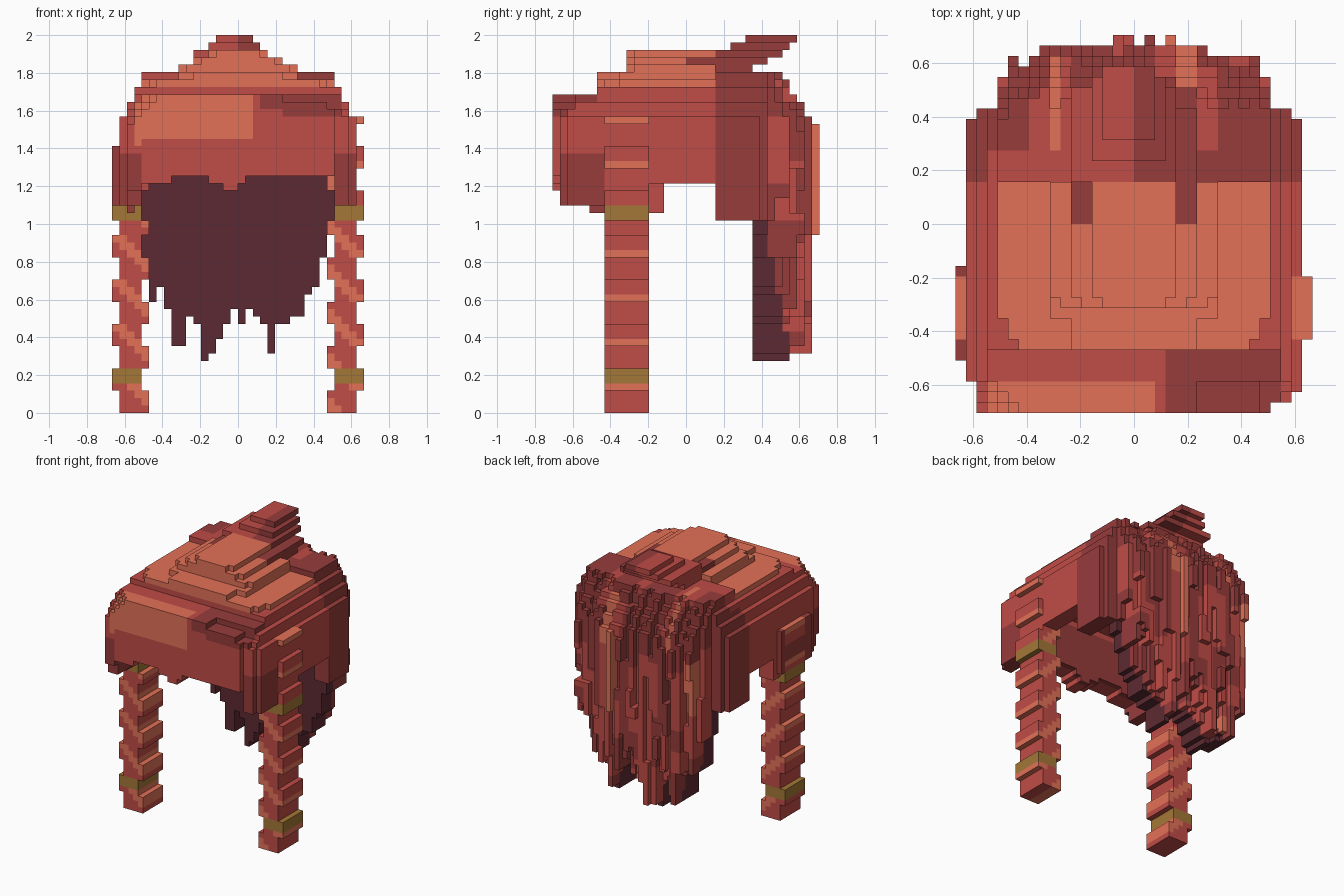
import bpy, bmesh, math, random

if "Cube" in bpy.data.objects:
    bpy.data.objects.remove(bpy.data.objects["Cube"])

random.seed(7)
U = 2 / 51                      # size of one block
COLOURS = [("red hair", (.53, .072, .061)), ("dark red hair", (.31, .045, .044)),
           ("coral hair", (.77, .165, .097)), ("plum inner hair", (.107, .023, .032)),
           ("gold band", (.37, .185, .038))]
RED, DARK, CORAL, PLUM, GOLD = range(5)
MATS = []
for name, c in COLOURS:
    m = bpy.data.materials.new(name)
    m.diffuse_color = (*c, 1)
    m.use_nodes = True
    m.node_tree.nodes["Principled BSDF"].inputs["Base Color"].default_value = m.diffuse_color
    MATS.append(m)

parts = {}
taken = set()


def put(part, x, y, z, colour):
    """Add one block unless another part already fills it."""
    if (x, y, z) not in taken:
        taken.add((x, y, z))
        parts.setdefault(part, {})[x, y, z] = colour


def box(part, xr, yr, zr, colour):
    """Fill a block range; colour is an index or a rule f(x, y, z)."""
    for x in range(*xr):
        for y in range(*yr):
            for z in range(*zr):
                put(part, x, y, z, colour(x, y, z) if callable(colour) else colour)


# Braids: stacked sections that shift sideways, with a spiral stripe and bands
def braid_colour(x, y, z):
    return CORAL if (z + x) % 6 < 2 else RED


for z in range(41):
    out = 1 if z % 6 >= 3 else 0
    band = z in (4, 5, 26, 27)
    if band:
        out = 1
    if z < 36 or z == 39:
        rule = GOLD if band else braid_colour
        box("right_braid", (12 + out, 16 + out), (-11, -5), (z, z + 1), rule)
        if z < 36:
            box("left_braid", (-16 - out, -12 - out), (-11, -5), (z, z + 1), rule)


# Cap over the head, hollow inside, with rounded front corners
def half_width(z):
    return 16 if z < 40 else 15 if z < 42 else 14 if z < 44 else 13


def front_top(x, y):
    drop = max(0, abs(x + .5) - 10 - (y + 18) * 1.2)
    if x >= 3 and y < -15:
        drop = max(drop, (x - 3) / 6 + .6)
    return 43 - drop


def cap_colour(x, y, z):
    if z >= 44:
        return CORAL
    if z >= 40 and 3 <= x < 14 and y < -12 and z > front_top(x, y) - 2 - (y > -18):
        return DARK
    if y <= -16 and -14 <= x < 2 and 37 <= z + (x == -14) and z < 43:
        return CORAL
    if abs(x + .5) > 13 and y < -11 and z < 35:
        return DARK
    if y in (-15, -14) and abs(x + .5) < 13 and z < 40:
        return DARK
    return RED


def cap_bottom(x, y):
    if x >= 13 and y < -11:
        return 28
    if x < -13 and y < -3:
        return 27 if y >= -11 or (x == -15 and y >= -13) else 28
    if y < -13:
        return 31 if x < -9 else 30 if x in (-2, -1) else 31 if -4 <= x < 1 else 32
    return 31


for z in range(27, 46):
    w = half_width(z) if z < 45 else 8
    for x in range(-w, w):
        ax = abs(x + .5)
        for y in range(-17 if z < 43 else -12, 4):
            inside = ax < 13 and y >= -14 and z < (43 if y >= -11 else 41)
            corner = (ax > 15 and y < (-15 if x < 0 else -16)) or (z >= 44 and ax > 11 and y < -11)
            corner = corner or (z >= 44 and ax > 12 and y < -9) or (z == 45 and ax > 6 and y < -9)
            corner = corner or (z < 43 and z >= front_top(x, y))
            if not inside and not corner and z >= cap_bottom(x, y):
                put("hair_cap", x, y, z, cap_colour(x, y, z))

# Fringe plate at the front and flat locks beside the face
for x in range(-15, 13):
    box("fringe", (x, x + 1), (-18, -17),
        (cap_bottom(x, -18) if x >= -13 else 30, math.ceil(front_top(x, -18))), cap_colour)
box("left_side_lock", (-17, -16), (-13, -4), (28, 36), DARK)

# Raised steps on the crown
for z, w, y0 in ((46, 8, -8), (47, 6, -8), (48, 4, -8)):
    for x in range(-w, w):
        ax = abs(x + .5)
        cut = 1 if ax > w - 1 else 0
        box("crown_step", (x, x + 1), (y0 + cut, 4), (z, z + 1),
            lambda x, y, z: DARK if 4 < ax < 6 and y >= 0 else CORAL)

# Tuft swept backwards in flat slabs
for z, xa, xb, ya, yb in ((46, -6, 6, 4, 9), (47, -6, 6, 2, 11), (48, -6, 4, 4, 13),
                          (49, -4, 3, 6, 14), (50, -3, 2, 8, 15)):
    box("swept_tuft", (xa, xb), (ya, yb), (z, z + 1), lambda x, y, z: RED if x < 0 else DARK)


# Long back hair: a rounded curtain of uneven strands
ENDS = [21, 15, 17, 14, 9, 9, 13, 12, 7, 8, 10, 12, 14, 12, 14, 13, 12, 8, 12, 12,
        13, 13, 16, 17, 21, 24]


def runs(choices, low, high):
    """A value for every height, held constant for random lengths."""
    out = []
    while len(out) < 52:
        out += [random.choice(choices)] * random.randint(low, high)
    return out


def back_reach(z):
    """Furthest depth and half width of the curtain at a height."""
    if z < 38:
        return (17.2 if z >= 24 else 16.8), 16.3
    t = (z - 38) / 7
    return 17 - 4.2 * t ** 1.4, 16.2 - 2.8 * t


tint = None
for x in range(-16, 16):
    ax = abs(x + .5)
    relief = runs([0, 0, 0, .5, -1, -1], 4, 11)
    if tint is None or x % 2 == 0:
        tint = runs([DARK] * 12 + [RED] * 10 + [CORAL], 4, 11)
    side = ax > 13
    end = 26 if side else ENDS[x + 13]
    lift = random.choice([0, 1, 2, 5])
    for z in range(end, 46):
        deep, wide = back_reach(z)
        if ax > half_width(z):
            continue
        reach = 9 + (deep - 9) * math.sqrt(max(0, 1 - (ax / wide) ** 2.2))
        if side:
            reach = min(11 if ax < 15 else 10, reach + .5)
        else:
            reach += relief[z]
        # a light lock stands out at the middle of the back
        lock = x == 3 and 24 <= z < 39
        reach = 18 if lock else round(reach)
        for y in range(4, min(reach, 18)):
            if y < 9 and (z < 26 or (ax < 13 and z < 43)):
                continue
            if y >= reach - 2 and not side and z < end + lift:
                continue
            if not side and z < 40 and y < 10 + max(0, 26 - z) * .2:
                colour = PLUM
            elif lock or (x == -8 and z > 36 and y > 6):
                colour = CORAL
            elif side or y < 7:
                colour = RED if x < 0 and y < 7 and z > 42 else DARK
            else:
                colour = tint[z]
            put("side_hair" if side else "back_hair", x, y, z, colour)

# Turn each block set into a mesh of its visible outer faces
SIDES = []
for axis in range(3):
    a, b = (axis + 1) % 3, (axis + 2) % 3
    for s in (0, 1):
        quad = []
        for p, q in ((0, 0), (1, 0), (1, 1), (0, 1)):
            v = [0, 0, 0]
            v[axis], v[a], v[b] = s, p, q
            quad.append(v)
        n = [0, 0, 0]
        n[axis] = 2 * s - 1
        SIDES.append((n, quad if s else quad[::-1]))

for part, cells in parts.items():
    bm = bmesh.new()
    verts = {}
    for (x, y, z), colour in cells.items():
        for n, quad in SIDES:
            if (x + n[0], y + n[1], z + n[2]) in taken:
                continue
            corners = []
            for v in quad:
                k = (x + v[0], y + v[1], z + v[2])
                if k not in verts:
                    verts[k] = bm.verts.new([c * U for c in k])
                corners.append(verts[k])
            bm.faces.new(corners).material_index = colour
    bmesh.ops.dissolve_limit(bm, angle_limit=.01, verts=bm.verts[:], edges=bm.edges[:],
                             delimit={'MATERIAL'})
    me = bpy.data.meshes.new(part)
    bm.to_mesh(me)
    bm.free()
    for m in MATS:
        me.materials.append(m)
    bpy.context.collection.objects.link(bpy.data.objects.new(part, me))
